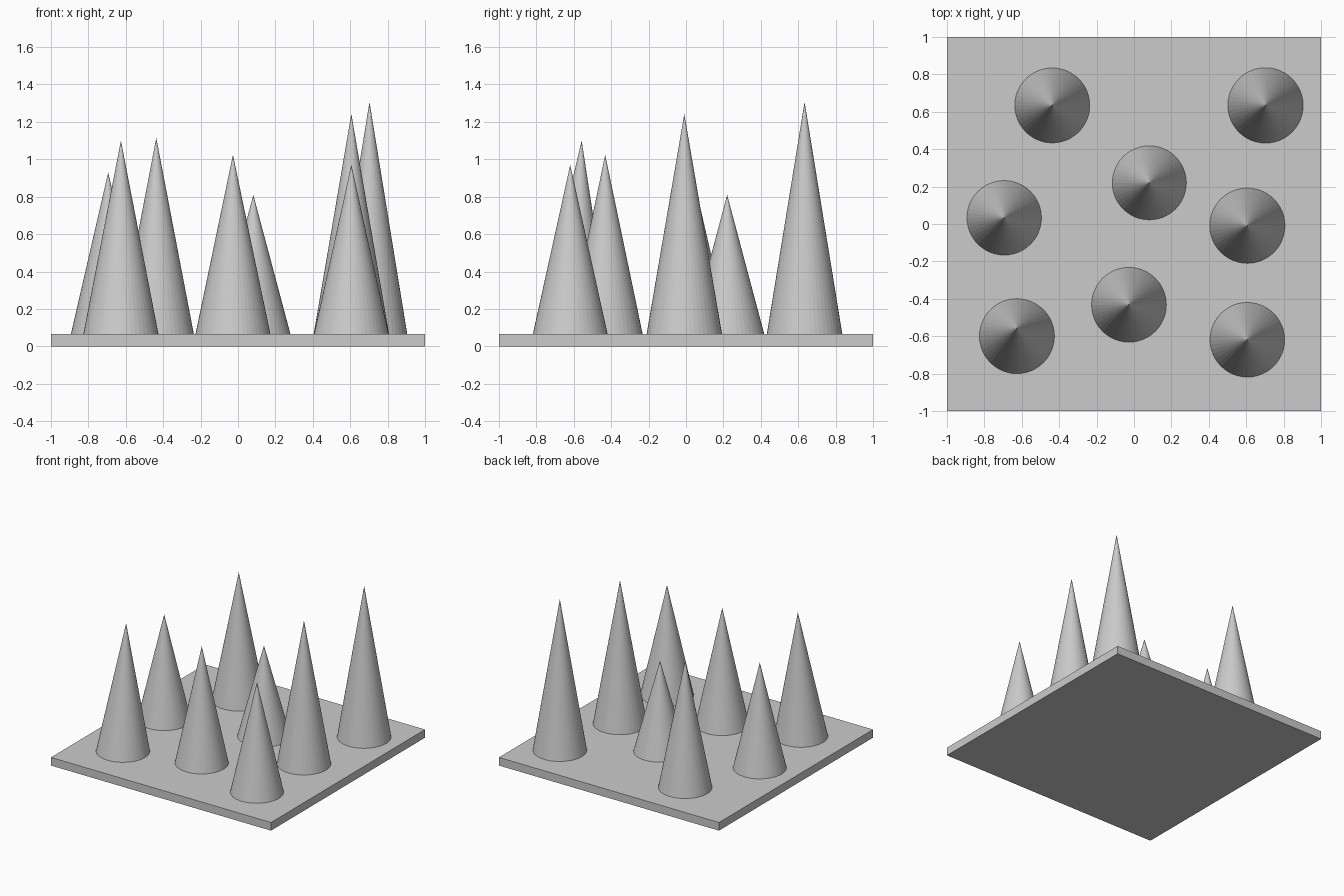
import bpy, bmesh
from mathutils import Matrix

if "Cube" in bpy.data.objects:
    bpy.data.objects.remove(bpy.data.objects["Cube"])

PLATE_H = 0.067
BASE_Z = 0.033      # cones are sunk slightly into the plate
RADIUS = 0.207
SIDES = 48


def make_object(name, bm):
    mesh = bpy.data.meshes.new(name)
    bm.to_mesh(mesh)
    bm.free()
    obj = bpy.data.objects.new(name, mesh)
    bpy.context.collection.objects.link(obj)
    return obj


def spike(name, x, y, tip_z, lean=0.0):
    """Flat-faced cone; lean moves the tip along y."""
    bm = bmesh.new()
    ring = bmesh.ops.create_circle(bm, cap_ends=True, segments=SIDES, radius=RADIUS,
                                   matrix=Matrix.Translation((x, y, BASE_Z)))["verts"]
    rim = list(bm.edges)
    tip = bm.verts.new((x, y + lean, tip_z))
    for e in rim:
        bm.faces.new((e.verts[0], e.verts[1], tip))
    bmesh.ops.recalc_face_normals(bm, faces=bm.faces)
    return make_object(name, bm)


# Square base plate
bm = bmesh.new()
bmesh.ops.create_cube(bm, size=1, matrix=Matrix.Translation((0, 0, PLATE_H / 2))
                      @ Matrix.Diagonal((2, 2, PLATE_H, 1)))
make_object("base_plate", bm)

# Spikes: x, y, tip height, tip lean
spikes = [
    (-0.437, 0.634, 1.115, 0),
    (0.703, 0.634, 1.307, 0),
    (0.082, 0.220, 0.81, 0),
    (-0.694, 0.033, 0.93, 0),
    (0.606, -0.009, 1.243, 0),
    (-0.027, -0.432, 1.024, 0),
    (-0.626, -0.601, 1.10, 0.043),
    (0.606, -0.619, 0.97, 0),
]
for i, (x, y, z, lean) in enumerate(spikes, 1):
    spike(f"spike_{i}", x, y, z, lean)
